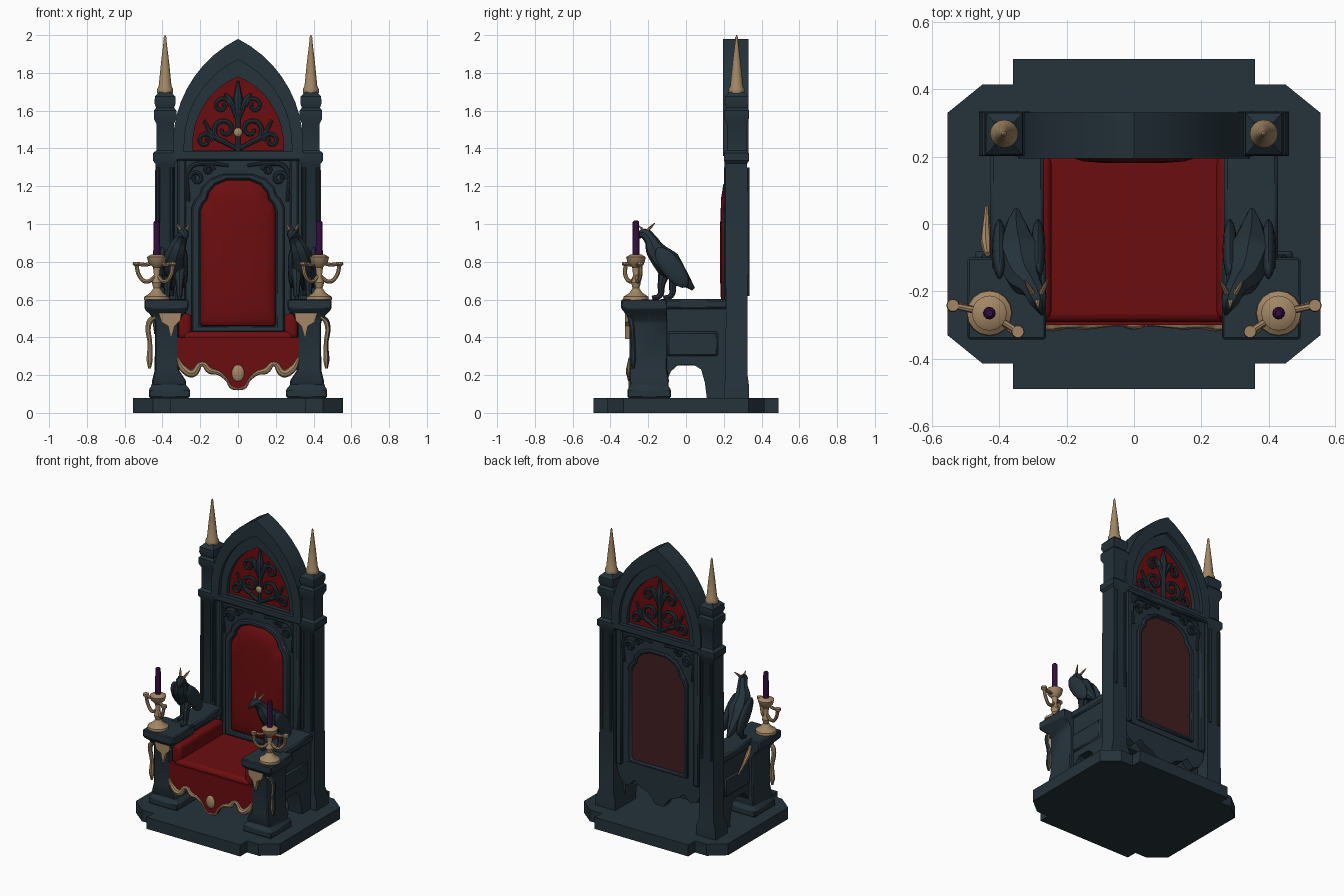
import bpy, bmesh
from math import sin, cos, pi, sqrt, asin
from mathutils import Matrix, Vector

cube = bpy.data.objects.get("Cube")
if cube:
    bpy.data.objects.remove(cube, do_unlink=True)


def material(name, rgb):
    m = bpy.data.materials.new(name)
    m.use_nodes = True
    m.diffuse_color = (*rgb, 1)
    node = m.node_tree.nodes["Principled BSDF"]
    node.inputs["Base Color"].default_value = (*rgb, 1)
    node.inputs["Roughness"].default_value = 0.75
    return m


STONE = material("dark slate", (0.018, 0.032, 0.043))
RED = material("deep red", (0.15, 0.004, 0.005))
MAROON = material("faded maroon", (0.055, 0.013, 0.014))
GOLD = material("old gold", (0.36, 0.24, 0.13))
PURPLE = material("purple wax", (0.035, 0.004, 0.05))
made = []


def finish(name, bm, mat, mirror=False, bevel=0):
    if mirror:
        copy = bmesh.ops.duplicate(bm, geom=bm.verts[:] + bm.edges[:] + bm.faces[:])
        for v in copy["geom"]:
            if isinstance(v, bmesh.types.BMVert):
                v.co.x = -v.co.x
    bmesh.ops.recalc_face_normals(bm, faces=bm.faces[:])
    mesh = bpy.data.meshes.new(name)
    bm.to_mesh(mesh)
    bm.free()
    mesh.materials.append(mat)
    ob = bpy.data.objects.new(name, mesh)
    bpy.context.collection.objects.link(ob)
    if bevel:
        mod = ob.modifiers.new("soft edges", "BEVEL")
        mod.width, mod.segments = bevel, 3 if bevel > 0.015 else 1
    made.append(ob)
    return ob


def loft(name, loops, mat, closed=False, **kw):
    """Skin equal-length loops; closed joins the last loop to the first."""
    bm = bmesh.new()
    rows = [[bm.verts.new(p) for p in loop] for loop in loops]
    n = len(rows[0])
    pairs = list(zip(rows, rows[1:])) + ([(rows[-1], rows[0])] if closed else [])
    for a, b in pairs:
        for i in range(n):
            j = (i + 1) % n
            bm.faces.new((a[i], a[j], b[j], b[i]))
    if not closed:
        bm.faces.new(rows[0])
        bm.faces.new(rows[-1])
    return finish(name, bm, mat, **kw)


def stack(name, levels, mat, **kw):
    """Rectangular tower from levels of z, x0, x1, y0, y1."""
    return loft(name, [[(a, c, z), (b, c, z), (b, d, z), (a, d, z)]
                       for z, a, b, c, d in levels], mat, **kw)


def box(name, x0, x1, y0, y1, z0, z1, mat=STONE, **kw):
    return stack(name, [(z, x0, x1, y0, y1) for z in (z0, z1)], mat, **kw)


def at_y(outline, y):
    return [(x, y, z) for x, z in outline]


def prism(name, outline, y0, y1, mat=STONE, **kw):
    return loft(name, [at_y(outline, y0), at_y(outline, y1)], mat, **kw)


def frame(name, outer, inner, y0, y1, mat=STONE, **kw):
    loops = [at_y(outer, y0), at_y(outer, y1), at_y(inner, y1), at_y(inner, y0)]
    return loft(name, loops, mat, closed=True, **kw)


def lathe(name, cx, cy, profile, mat, sides=16, **kw):
    ring = [2 * pi * i / sides for i in range(sides)]
    return loft(name, [[(cx + r * cos(a), cy + r * sin(a), z) for a in ring]
                       for r, z in profile], mat, **kw)


def tube(name, paths, mat, mirror=False):
    """Smooth tapered tubes; each path point is x, y, z, radius."""
    cu = bpy.data.curves.new(name, "CURVE")
    cu.dimensions, cu.bevel_depth, cu.use_fill_caps = "3D", 1, True
    cu.bevel_resolution, cu.resolution_u = 2, 5
    for path in paths:
        for side in ((1, -1) if mirror else (1,)):
            sp = cu.splines.new("BEZIER")
            sp.bezier_points.add(len(path) - 1)
            for bp, (x, y, z, r) in zip(sp.bezier_points, path):
                bp.co, bp.radius = (side * x, y, z), r
                bp.handle_left_type = bp.handle_right_type = "AUTO"
    cu.materials.append(mat)
    ob = bpy.data.objects.new(name, cu)
    bpy.context.collection.objects.link(ob)
    for other in bpy.context.selected_objects:
        other.select_set(False)
    ob.select_set(True)
    bpy.context.view_layer.objects.active = ob
    bpy.ops.object.convert(target="MESH")
    made.append(bpy.context.view_layer.objects.active)
    return made[-1]


def blob(name, centre, size, mat, tilt=0, **kw):
    bm = bmesh.new()
    mat4 = (Matrix.Translation(Vector(centre)) @ Matrix.Rotation(tilt, 4, "X")
            @ Matrix.Diagonal((*size, 1)))
    bmesh.ops.create_uvsphere(bm, u_segments=14, v_segments=8, radius=1, matrix=mat4)
    return finish(name, bm, mat, **kw)


def arch(w, base, spring, apex, n=9):
    """Pointed arch outline with straight jambs."""
    h = apex - spring
    r = (w * w + h * h) / (2 * w)
    top = asin(h / r)
    arc = [(w - r + r * cos(top * i / n), spring + r * sin(top * i / n)) for i in range(n)]
    right = [(w, base)] + arc
    return right + [(0, apex)] + [(-x, z) for x, z in reversed(right)]


def both(half):
    """Complete an outline whose right half runs from bottom to top."""
    return half + [(-x, z) for x, z in reversed(half)]


def scroll(cx, cz, r, start, turns, y, thick):
    return [(cx + r * (1 - 0.8 * i / 12) * cos(start + turns * i * pi / 6), y,
             cz + r * (1 - 0.8 * i / 12) * sin(start + turns * i * pi / 6),
             thick * (1 - 0.03 * i)) for i in range(13)]


# Stepped plinth with cut corners
corner = [(0.555, 0.33), (0.45, 0.415), (0.36, 0.415), (0.36, 0.49)]
half = corner + [(-x, y) for x, y in reversed(corner)]
plan = half + [(-x, -y) for x, y in half]
loft("plinth", [[(x, y, z) for x, y in plan] for z in (0, 0.08)], STONE)

# Back posts with mouldings, capitals and spires
levels = [(0.08, 0.075, 0.066), (0.14, 0.075, 0.066), (0.2, 0.055, 0.058), (1.32, 0.052, 0.056),
          (1.335, 0.064, 0.066), (1.375, 0.064, 0.066), (1.39, 0.046, 0.052),
          (1.53, 0.046, 0.052), (1.56, 0.06, 0.066), (1.6, 0.06, 0.066), (1.615, 0.048, 0.055),
          (1.64, 0.056, 0.064), (1.675, 0.054, 0.062), (1.7, 0.03, 0.035)]
stack("back_posts", [(z, 0.386 - a, 0.386 + a, 0.268 - b, 0.268 + b) for z, a, b in levels],
      STONE, mirror=True)
for y in (0.21, 0.326):
    tube("post_ribs", [[(x, y, 0.62, 0.01), (x, y, 1.3, 0.01)] for x in (0.35, 0.422)],
         STONE, mirror=True)
lathe("spires", 0.386, 0.268, [(0.03, 1.67), (0.042, 1.695), (0.042, 1.715), (0.034, 1.73),
      (0.022, 1.85), (0.007, 1.975), (0.008, 1.985), (0.002, 2.0)], GOLD, mirror=True)

# Pointed arch and its carved, lined infill
frame("outer_arch", arch(0.345, 1.36, 1.42, 1.98), arch(0.285, 1.385, 1.42, 1.87), 0.195, 0.332)
frame("inner_arch", arch(0.295, 1.37, 1.42, 1.88), arch(0.24, 1.39, 1.42, 1.78), 0.222, 0.308)
prism("arch_lining", arch(0.25, 1.37, 1.42, 1.79), 0.25, 0.28, RED)
for y in (0.242, 0.288):
    tube("tracery", [scroll(0.07, 1.5, 0.065, -pi / 2, 1.3, y, 0.014),
                     scroll(0.175, 1.44, 0.042, pi, -1.2, y, 0.012),
                     scroll(0.085, 1.625, 0.045, pi, -1.2, y, 0.012),
                     [(0.01, y, 1.4, 0.012), (0.14, y, 1.48, 0.012), (0.18, y, 1.55, 0.008)],
                     [(0.0, y, 1.55, 0.012), (0.045, y, 1.66, 0.016), (0.07, y, 1.69, 0.005)]],
         STONE, mirror=True)
    tube("tracery_stem", [[(0, y, 1.39, 0.014), (0, y, 1.56, 0.014),
                           (0, y, 1.66, 0.026), (0, y, 1.76, 0.006)]], STONE)
blob("arch_rosette", (0, 0.23, 1.485), (0.024, 0.012, 0.024), GOLD)
box("crossbar", -0.34, 0.34, 0.2, 0.33, 1.335, 1.38, bevel=0.01)

# Backrest with padded front, lined rear and carved corners
box("back_board", -0.345, 0.345, 0.228, 0.3, 0.4, 1.345)
panel = both([(0.2, 0.46), (0.2, 1.07), (0.185, 1.11), (0.165, 1.13), (0.155, 1.17),
              (0.12, 1.21), (0.06, 1.235)])


def scaled(outline, kx, kz):
    return [(x * kx, 0.85 + (z - 0.85) * kz) for x, z in outline]


loft("back_cushion", [at_y(scaled(panel, k, k), y) for k, y in
     ((1, 0.235), (0.99, 0.212), (0.93, 0.197), (0.75, 0.186), (0.4, 0.181))], RED)
prism("rear_lining", panel, 0.298, 0.306, MAROON)
frame("front_moulding", scaled(panel, 1.23, 1.08), panel, 0.2, 0.24, bevel=0.008)
frame("rear_moulding", scaled(panel, 1.15, 1.06), panel, 0.29, 0.318, bevel=0.008)
for y in (0.222, 0.306):
    tube("corner_scrolls", [scroll(0.22, 1.24, 0.038, 0, 1.2, y, 0.012),
                            scroll(0.155, 1.285, 0.028, pi, -1.2, y, 0.01),
                            [(0.05, y, 1.31, 0.008), (0.16, y, 1.32, 0.012),
                             (0.25, y, 1.3, 0.012), (0.262, y, 1.12, 0.008)]], STONE, mirror=True)
box("back_stiles", 0.275, 0.32, 0.205, 0.318, 0.4, 1.34, mirror=True, bevel=0.008)

# Seat, cushion and side bolsters
box("seat_frame", -0.32, 0.32, -0.265, 0.24, 0.25, 0.38)
box("seat_cushion", -0.29, 0.29, -0.292, 0.215, 0.28, 0.432, RED, bevel=0.025)
box("side_bolsters", 0.245, 0.318, -0.285, 0.205, 0.39, 0.525, RED, bevel=0.025, mirror=True)

# Scalloped hangings, gilded at the front
hem = [(0, 0.115), (0.035, 0.125), (0.06, 0.165), (0.1, 0.2), (0.15, 0.215), (0.19, 0.25),
       (0.24, 0.2), (0.29, 0.225), (0.32, 0.28)]
prism("front_hanging", both(hem[1:] + [(0.32, 0.4)]), -0.3, -0.27, RED)
prism("rear_hanging", both([(x, z + 0.06) for x, z in hem[1:]] + [(0.34, 0.45)]), 0.235, 0.295)
widths = (0.006, 0.008, 0.007, 0.012, 0.018, 0.013, 0.022, 0.02, 0.008)
tube("gold_hem", [[(x, -0.297, z + 0.01, w) for (x, z), w in zip(hem, widths)]], GOLD, mirror=True)
blob("hanging_medallion", (0, -0.3, 0.21), (0.034, 0.014, 0.045), GOLD)

# Arm walls with arched undersides, rails and raised panels
wall = [(-0.2, 0.17), (-0.1, 0.17), (-0.08, 0.22), (-0.04, 0.255), (0.04, 0.255), (0.08, 0.23),
        (0.1, 0.16), (0.11, 0.08), (0.22, 0.08), (0.22, 0.57), (-0.2, 0.57)]
loft("arm_walls", [[(x, y, z) for y, z in wall] for x in (0.31, 0.415)], STONE, mirror=True)
box("arm_rails", 0.268, 0.428, -0.14, 0.22, 0.55, 0.603, mirror=True, bevel=0.01)
box("arm_panels", 0.4, 0.425, -0.1, 0.17, 0.3, 0.43, mirror=True, bevel=0.01)

# Front legs with feet and capped blocks
stack("front_legs", [(0.08, 0.255, 0.472, -0.31, -0.08), (0.125, 0.255, 0.472, -0.31, -0.08),
      (0.145, 0.275, 0.455, -0.29, -0.095), (0.17, 0.275, 0.455, -0.3, -0.09),
      (0.23, 0.315, 0.44, -0.3, -0.1), (0.48, 0.315, 0.44, -0.3, -0.1),
      (0.52, 0.29, 0.465, -0.315, -0.1), (0.55, 0.262, 0.495, -0.343, -0.1),
      (0.6, 0.262, 0.495, -0.343, -0.1)], STONE, mirror=True, bevel=0.006)
prism("leg_swags", [(0.3, 0.53), (0.42, 0.53), (0.405, 0.48), (0.37, 0.46), (0.355, 0.39),
      (0.335, 0.46), (0.305, 0.49)], -0.322, -0.295, GOLD, mirror=True)
tassels = tube("side_tassels", [[(0.44, -0.3, 0.51, 0.012), (0.47, -0.29, 0.48, 0.016),
               (0.466, -0.28, 0.36, 0.013), (0.468, -0.28, 0.28, 0.018),
               (0.468, -0.28, 0.235, 0.008)]], GOLD, mirror=True)
tassels.data.materials.append(STONE)
for f in tassels.data.polygons:
    f.material_index = int(f.center.x > 0 and f.normal.x > 0.3)
tube("side_dagger", [[(-0.436, -0.09, 0.57, 0.009), (-0.44, -0.05, 0.52, 0.016),
                      (-0.438, 0.05, 0.42, 0.006)]], GOLD)

# Candelabra and candles
lathe("candle_stands", 0.43, -0.265, [(0.068, 0.598), (0.066, 0.615), (0.035, 0.635),
      (0.018, 0.66), (0.026, 0.69), (0.014, 0.72), (0.02, 0.77), (0.045, 0.795),
      (0.052, 0.825), (0.03, 0.838)], GOLD, mirror=True)
lathe("candles", 0.43, -0.265, [(0.019, 0.83), (0.017, 1.01), (0.01, 1.018)], PURPLE, 12,
      mirror=True)
for ex, ey in ((0.538, -0.242), (0.345, -0.32)):
    mx, my = (ex + 0.43) / 2, (ey - 0.265) / 2
    tube("candle_arms", [[(0.43, -0.265, 0.73, 0.01), (mx, my, 0.695, 0.011),
                          (ex * 0.85 + 0.0645, ey, 0.725, 0.011), (ex, ey, 0.785, 0.011)],
                         [(0.43, -0.265, 0.8, 0.008), (mx, my, 0.785, 0.01),
                          (ex, ey, 0.79, 0.01)]], GOLD, mirror=True)
    lathe("arm_cups", ex, ey, [(0.008, 0.775), (0.02, 0.785), (0.018, 0.8)], GOLD, 10, mirror=True)

# Horned birds perched on the arms
tube("bird_bodies", [[(0.35, 0.04, 0.655, 0.01), (0.35, -0.02, 0.715, 0.04),
     (0.342, -0.095, 0.79, 0.072), (0.325, -0.16, 0.86, 0.052), (0.302, -0.19, 0.92, 0.033),
     (0.287, -0.222, 0.947, 0.03), (0.272, -0.27, 0.92, 0.005)]], STONE, mirror=True)
for x in (0.285, 0.4):
    blob("bird_wings", (x, -0.075, 0.77), (0.022, 0.055, 0.13), STONE, tilt=0.65, mirror=True)
tube("bird_legs", [[(x, y + 0.02, 0.76, 0.036), (x, y, 0.68, 0.02), (x, y - 0.01, 0.62, 0.015),
     (x, y - 0.05, 0.61, 0.01)] for x, y in ((0.31, -0.13), (0.375, -0.07))], STONE, mirror=True)
tube("bird_horns", [[(x, -0.205, 0.965, 0.009), (x + dx, -0.185, 0.985, 0.007),
     (x + 2 * dx, -0.165, 1.005, 0.002)] for x, dx in ((0.275, -0.01), (0.302, 0.012))]
     + [[(0.287, -0.23, 0.972, 0.008), (0.285, -0.25, 0.99, 0.002)],
        [(0.328, -0.19, 0.905, 0.008), (0.365, -0.15, 0.87, 0.004)]], GOLD, mirror=True)

# Smooth shading with crisp edges
for ob in bpy.context.selected_objects:
    ob.select_set(False)
for ob in made:
    ob.select_set(True)
bpy.context.view_layer.objects.active = made[0]
bpy.ops.object.shade_smooth_by_angle(angle=0.6)
